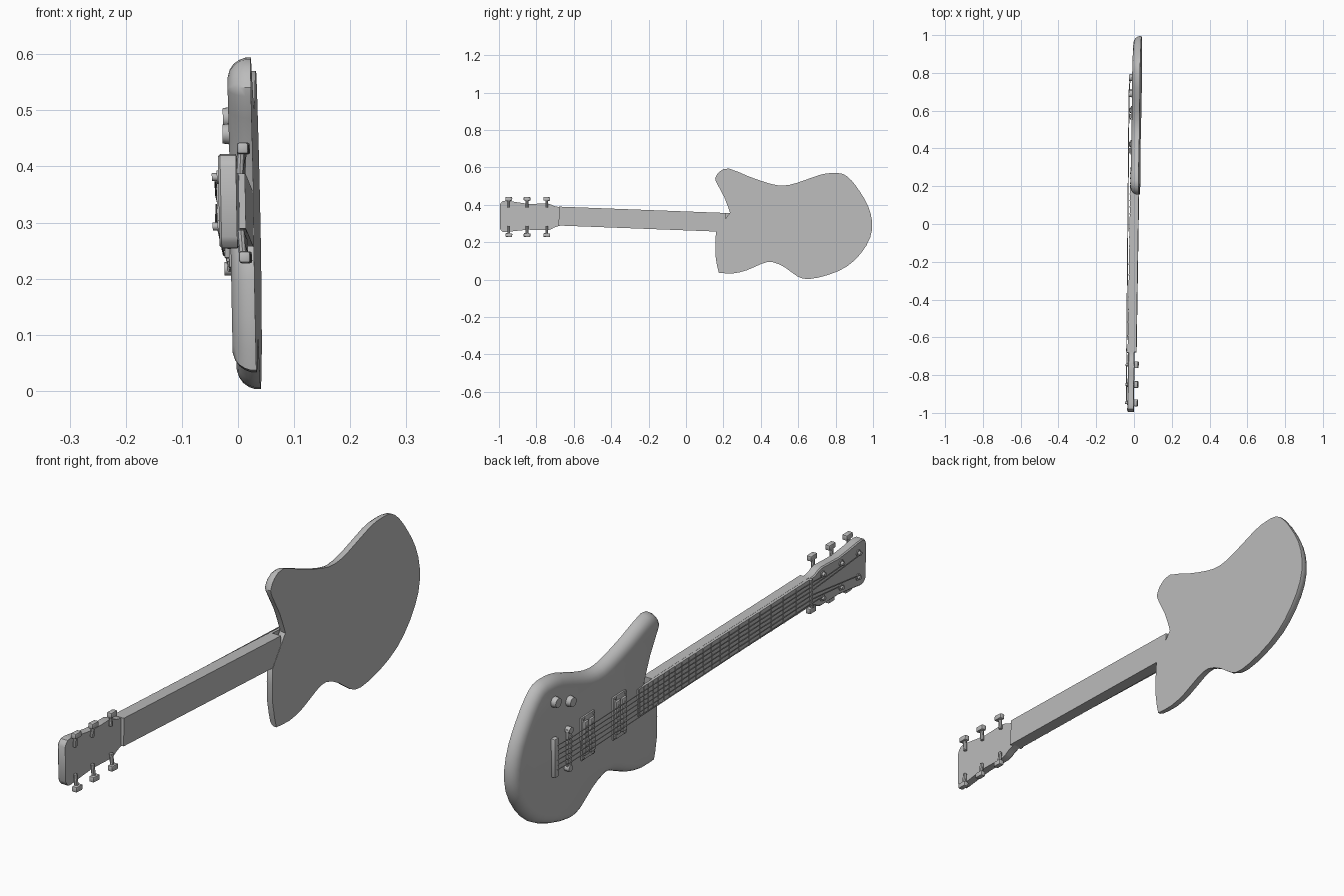
import bpy, bmesh, math
from mathutils import Matrix, Vector

if "Cube" in bpy.data.objects:
    bpy.data.objects.remove(bpy.data.objects["Cube"])

grey = bpy.data.materials.new("plain_grey")
grey.use_nodes = True
grey.diffuse_color = (0.5, 0.5, 0.5, 1)
grey.node_tree.nodes["Principled BSDF"].inputs["Base Color"].default_value = (0.5, 0.5, 0.5, 1)

# Parts are laid out as (along, up, out of the back plane), then stood up on edge with a slight lean
LEAN = Matrix(((0.015, -0.019, -1, 0.0308), (1, 0, 0, 0), (0, 1, 0, 0), (0, 0, 0, 1)))
SLOPE = -0.038


def mid(y):
    """Height of the string centre line."""
    return 0.314 + SLOPE * y


def finish(name, bm, smooth=True):
    bm.transform(LEAN)
    bmesh.ops.recalc_face_normals(bm, faces=bm.faces)
    mesh = bpy.data.meshes.new(name)
    bm.to_mesh(mesh)
    bm.free()
    mesh.materials.append(grey)
    obj = bpy.data.objects.new(name, mesh)
    bpy.context.collection.objects.link(obj)
    if smooth:
        bpy.ops.object.select_all(action="DESELECT")
        obj.select_set(True)
        bpy.context.view_layer.objects.active = obj
        bpy.ops.object.shade_smooth_by_angle(angle=math.radians(35))
    return obj


def add_box(bm, y, z, w0, w1, ly, lz, bevel=0):
    m = (Matrix.Translation((y, z, (w0 + w1) / 2)) @ Matrix.Rotation(SLOPE, 4, "Z")
         @ Matrix.Diagonal((ly, lz, w1 - w0, 1)))
    verts = bmesh.ops.create_cube(bm, size=1, matrix=m)["verts"]
    if bevel:
        edges = list({e for v in verts for e in v.link_edges})
        bmesh.ops.bevel(bm, geom=edges, offset=bevel, segments=2, profile=0.5, affect="EDGES")


def add_rod(bm, a, b, r, r2=None, sides=12):
    a, b = Vector(a), Vector(b)
    m = Matrix.Translation((a + b) / 2) @ (b - a).to_track_quat("Z", "Y").to_matrix().to_4x4()
    bmesh.ops.create_cone(bm, cap_ends=True, segments=sides, radius1=r,
                          radius2=r if r2 is None else r2, depth=(b - a).length, matrix=m)


def rounded(points, corners):
    """Halve each span along a smooth curve, keeping the listed corners sharp."""
    out, n = [], len(points)
    pts = [Vector(p) for p in points]
    for i in range(n):
        j = (i + 1) % n
        p0 = pts[i] if i in corners else pts[i - 1]
        p3 = pts[j] if j in corners else pts[(j + 1) % n]
        out += [pts[i], (9 * (pts[i] + pts[j]) - p0 - p3) / 16]
    return out


def inset(pts, d):
    """Move a clockwise outline inwards by d with mitred corners."""
    out = []
    for i, p in enumerate(pts):
        a = (p - pts[i - 1]).normalized()
        b = (pts[(i + 1) % len(pts)] - p).normalized()
        na, nb = Vector((a.y, -a.x)), Vector((b.y, -b.x))
        out.append(p + (na + nb) * d / max(1 + na.dot(nb), 0.5))
    return out


def slab(name, pts, profile):
    """Stack inset copies of an outline, given (inset, height) pairs."""
    bm = bmesh.new()
    rings = [[bm.verts.new((p.x, p.y, w)) for p in inset(pts, d)] for d, w in profile]
    for r, s in zip(rings, rings[1:]):
        for i in range(len(r)):
            bm.faces.new((r[i - 1], r[i], s[i], s[i - 1]))
    bm.faces.new(rings[0])
    bm.faces.new(rings[-1])
    return finish(name, bm)


# Body: flat back, rounded front edge
body = [(.235, .358), (.205, .44), (.16, .525), (.16, .55), (.18, .578), (.23, .594),
        (.34, .55), (.45, .513), (.52, .503), (.595, .518), (.715, .56), (.78, .57),
        (.84, .565), (.885, .53), (.93, .47), (.973, .395), (.995, .31), (.985, .225),
        (.935, .14), (.86, .07), (.76, .025), (.655, .003), (.595, .018), (.53, .065),
        (.46, .095), (.405, .085), (.325, .05), (.25, .033), (.175, .037), (.157, .13),
        (.16, .255)]
slab("body", rounded(body, {0, 28, 30}),
     [(0, 0), (0, .01), (.004, .021), (.011, .031), (.021, .038), (.034, .042)])

# Headstock
head = [(-.995, .275), (-.995, .40), (-.98, .42), (-.94, .42), (-.84, .405), (-.74, .407),
        (-.705, .393), (-.67, .388), (-.67, .29), (-.705, .279), (-.74, .264), (-.84, .267),
        (-.94, .257), (-.98, .255)]
slab("headstock", rounded(head, {0, 1, 7, 8}), [(0, .012), (0, .04), (.004, .044)])

# Neck, fretboard, nut and frets
NUT, BRIDGE = -0.67, 0.70
bm = bmesh.new()
add_box(bm, -.235, mid(-.235), .001, .037, .89, .101)
finish("neck", bm, False)
bm = bmesh.new()
add_box(bm, -.185, mid(-.185), .037, .047, .97, .1)
finish("fretboard", bm, False)
bm = bmesh.new()
add_box(bm, NUT - .005, mid(NUT), .037, .052, .012, .098)
finish("nut", bm, False)
bm = bmesh.new()
for n in range(1, 22):
    y = NUT + (BRIDGE - NUT) * (1 - 2 ** (-n / 12))
    add_box(bm, y, mid(y), .046, .049, .005, .099)
finish("frets", bm, False)

# Pickups: surround, two coils, pole pieces and corner screws
for name, y in (("bridge_pickup", .585), ("neck_pickup", .405)):
    z = mid(y)
    bm = bmesh.new()
    add_box(bm, y, z, .04, .048, .075, .16, .002)
    for side in (-1, 1):
        yc = y + side * .017
        add_box(bm, yc, z, .046, .056, .026, .125, .003)
        for k in range(6):
            dz = (k - 2.5) * .018
            add_rod(bm, (yc - SLOPE * dz, z + dz, .054), (yc - SLOPE * dz, z + dz, .058), .004, sides=8)
        for end in (-1, 1):
            p = (y + side * .028, z + end * .072)
            add_rod(bm, (*p, .046), (*p, .051), .005, sides=8)
    finish(name, bm)

# Bridge with saddles and end posts, and tailpiece
bm = bmesh.new()
z = mid(BRIDGE)
add_box(bm, BRIDGE, z, .046, .056, .022, .15, .003)
for k in range(6):
    add_box(bm, BRIDGE, z + (k - 2.5) * .018, .055, .061, .016, .01, .002)
for end in (-1, 1):
    add_rod(bm, (BRIDGE, z + end * .07, .04), (BRIDGE, z + end * .07, .061), .012)
finish("bridge", bm)
bm = bmesh.new()
add_box(bm, .775, mid(.775), .04, .058, .024, .145, .004)
finish("tailpiece", bm)

# Control knobs
for i, (y, z) in enumerate(((.775, .487), (.69, .458))):
    bm = bmesh.new()
    add_rod(bm, (y, z, .038), (y, z, .06), .02, .017, sides=20)
    finish(f"knob_{i + 1}", bm)

# Tuners: front post, rear shaft and flat button; strings run to the posts
TUNERS = (-.745, -.85, -.947)
strings = bmesh.new()
for row, up in (("lower", -1), ("upper", 1)):
    for i, y in enumerate(TUNERS):
        bm = bmesh.new()
        zp, ze = .337 + up * .044, .335 + up * .097
        add_rod(bm, (y, zp, .042), (y, zp, .047), .012)
        add_rod(bm, (y, zp, .045), (y, zp, .056), .007)
        add_rod(bm, (y, .337 + up * .05, .006), (y, ze, .003), .007, sides=8)
        add_box(bm, y, ze, -.01, .01, .036, .02, .004)
        finish(f"{row}_tuner_{i + 1}", bm)
        lane = up * (2.5 - i)
        stops = [(.775, mid(.775) + lane * .018, .057), (BRIDGE, mid(BRIDGE) + lane * .018, .062),
                 (NUT, mid(NUT) + lane * .0155, .053), (y, zp - up * .007, .05)]
        for a, b in zip(stops, stops[1:]):
            add_rod(strings, a, b, .0017, sides=6)
finish("strings", strings)
